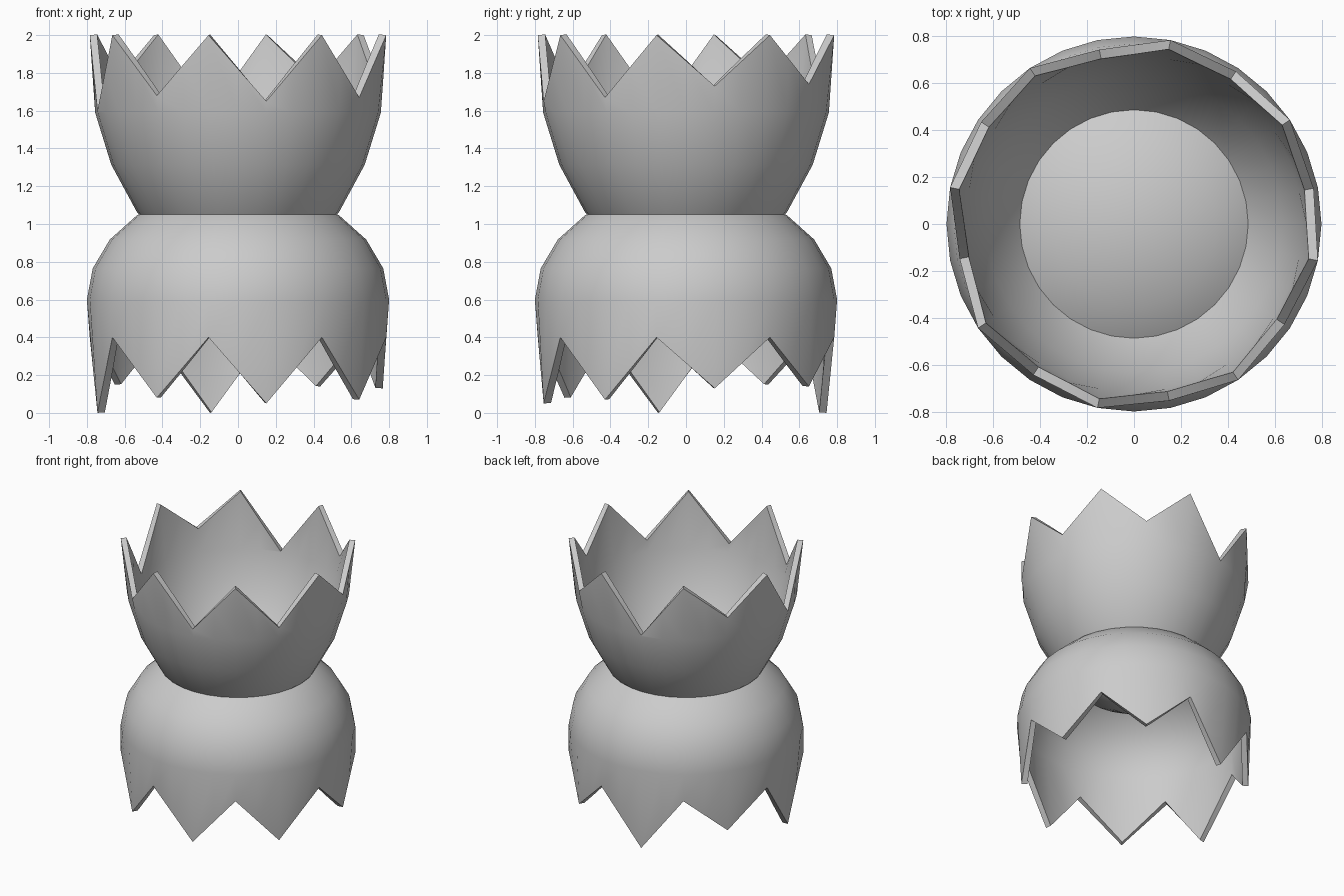
import bpy, bmesh
from math import sin, cos, radians, sqrt

if "Cube" in bpy.data.objects:
    bpy.data.objects.remove(bpy.data.objects["Cube"])

COLS = 32
R = 0.8
LONG = 1.26     # half height of the pointed half of the egg
SHORT = 0.60    # half height of the blunt half
# tooth tip heights of the lower shell, the upper shell's notches match them
TIPS = [0.05, 0.07, 0.13, 0.14, 0.0, 0.15, 0.0, 0.08]


def polar(r, i, z):
    a = radians(258.75 + 360 / COLS * i)
    return (r * cos(a), r * sin(a), z)


def jagged_rim(base):
    """Zigzag edge: corners every 2nd column, straight in between."""
    pts = [None] * COLS
    for k, tip in enumerate(TIPS):
        pts[4 * k] = polar(R, 4 * k, base + 0.4)
        drop = 0.4 - tip
        r = R * sqrt(1 - (drop / LONG) ** 2)
        pts[4 * k + 2] = polar(r, 4 * k + 2, base + tip)
    for i in range(1, COLS, 2):
        a, b = pts[i - 1], pts[(i + 1) % COLS]
        pts[i] = tuple((u + v) / 2 for u, v in zip(a, b))
    return pts


def shell(name, rim, rings, pole_z):
    bm = bmesh.new()
    rows = [[bm.verts.new(p) for p in rim]]
    for r, z in rings:
        rows.append([bm.verts.new(polar(r, i, z)) for i in range(COLS)])
    pole = bm.verts.new((0, 0, pole_z))
    for lo, hi in zip(rows, rows[1:]):
        for i in range(COLS):
            j = (i + 1) % COLS
            bm.faces.new((lo[i], lo[j], hi[j], hi[i]))
    for i in range(COLS):
        bm.faces.new((rows[-1][i], rows[-1][(i + 1) % COLS], pole))
    # outward normals: the pole fan must face away from the opening
    bm.normal_update()
    if pole.link_faces[0].normal.z * (pole_z - rim[0][2]) < 0:
        bmesh.ops.reverse_faces(bm, faces=bm.faces[:])
    me = bpy.data.meshes.new(name)
    bm.to_mesh(me)
    bm.free()
    ob = bpy.data.objects.new(name, me)
    bpy.context.collection.objects.link(ob)
    bpy.context.view_layer.objects.active = ob
    ob.select_set(True)
    mod = ob.modifiers.new("thickness", 'SOLIDIFY')
    mod.thickness = 0.04
    mod.offset = -1
    bpy.ops.object.modifier_apply(modifier=mod.name)
    bpy.ops.object.shade_smooth_by_angle(angle=radians(40))
    ob.select_set(False)
    return ob


# lower shell: blunt dome facing up, teeth pointing down
dome = [(R * cos(radians(t)), 0.6 + SHORT * sin(radians(t)))
        for t in (0, 16, 32, 48, 64, 78)]
shell("lower_shell", jagged_rim(0.0), dome, 0.6 + SHORT)

# upper shell: pointed cup resting in the dome, teeth pointing up
cup = [(R * cos(radians(t)), 2.0 - LONG * sin(radians(t)))
       for t in (19, 33, 48, 63, 77)]
shell("upper_shell", jagged_rim(1.6), cup, 2.0 - LONG)
